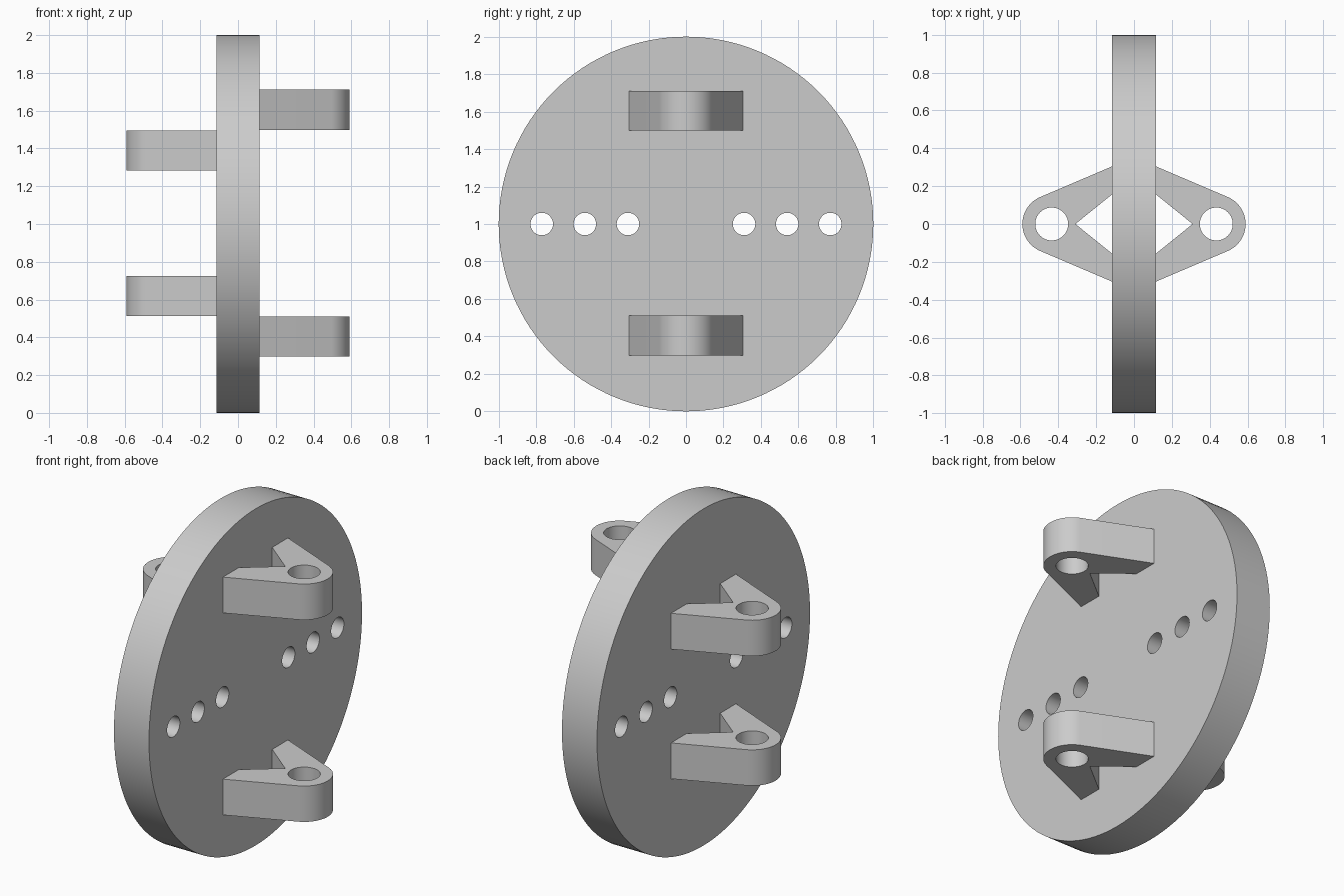
import bpy, bmesh
from math import pi, sin, cos, radians
from mathutils import Matrix, Vector

cube = bpy.data.objects.get("Cube")
if cube:
    bpy.data.objects.remove(cube, do_unlink=True)

grey = bpy.data.materials.new("plain grey")
grey.use_nodes = True
COLOUR = (0.6, 0.6, 0.6, 1)
grey.diffuse_color = COLOUR
grey.node_tree.nodes["Principled BSDF"].inputs["Base Color"].default_value = COLOUR


def add_object(name, bm):
    bmesh.ops.recalc_face_normals(bm, faces=bm.faces)
    mesh = bpy.data.meshes.new(name)
    bm.to_mesh(mesh)
    bm.free()
    mesh.materials.append(grey)
    obj = bpy.data.objects.new(name, mesh)
    bpy.context.collection.objects.link(obj)
    return obj


def add_cylinder(bm, radius, length, centre, axis, sides):
    turn = Matrix.Rotation(pi / 2, 4, 'Y') if axis == 'X' else Matrix()
    bmesh.ops.create_cone(bm, cap_ends=True, segments=sides, radius1=radius,
                          radius2=radius, depth=length,
                          matrix=Matrix.Translation(centre) @ turn)


def drill(obj, cutter_bm):
    """Cut the holes, then round off the shading of curved walls."""
    cutter = add_object("hole_cutter", cutter_bm)
    cutter.hide_render = True
    mod = obj.modifiers.new("holes", 'BOOLEAN')
    mod.operation, mod.solver, mod.object = 'DIFFERENCE', 'EXACT', cutter
    bpy.ops.object.select_all(action='DESELECT')
    bpy.context.view_layer.objects.active = obj
    obj.select_set(True)
    bpy.ops.object.modifier_apply(modifier=mod.name)
    bpy.data.objects.remove(cutter, do_unlink=True)
    bpy.ops.object.shade_smooth_by_angle(angle=radians(25))


# Round plate with a row of bolt holes
HALF = 0.115
bm = bmesh.new()
add_cylinder(bm, 1, 2 * HALF, (0, 0, 1), 'X', 128)
plate = add_object("round_plate", bm)
holes = bmesh.new()
for y in (0.31, 0.54, 0.77):
    for side in (-1, 1):
        add_cylinder(holes, 0.06, 1, (0, side * y, 1), 'X', 48)
drill(plate, holes)

# V-shaped lugs with a rounded eye, two on each face
EYE_X, EYE_R = 0.435, 0.155
TANGENT = radians(67)


def add_lug(name, side, bottom, height):
    arc = [-TANGENT + 2 * TANGENT * i / 32 for i in range(33)]
    outline = [(HALF, -0.305)]
    outline += [(EYE_X + EYE_R * cos(a), EYE_R * sin(a)) for a in arc]
    outline += [(HALF, 0.305), (HALF, 0.157), (0.31, 0), (HALF, -0.157)]
    bm = bmesh.new()
    face = bm.faces.new([bm.verts.new((side * x, y, bottom)) for x, y in outline])
    walls = bmesh.ops.extrude_face_region(bm, geom=[face])
    top = [v for v in walls["geom"] if isinstance(v, bmesh.types.BMVert)]
    bmesh.ops.translate(bm, verts=top, vec=Vector((0, 0, height)))
    lug = add_object(name, bm)
    eye = bmesh.new()
    add_cylinder(eye, 0.087, 1, (side * EYE_X, 0, bottom), 'Z', 48)
    drill(lug, eye)


for name, side, bottom in (("left_upper_lug", 1, 1.498), ("left_lower_lug", 1, 0.298),
                           ("right_upper_lug", -1, 1.283), ("right_lower_lug", -1, 0.513)):
    add_lug(name, side, bottom, 0.213)
